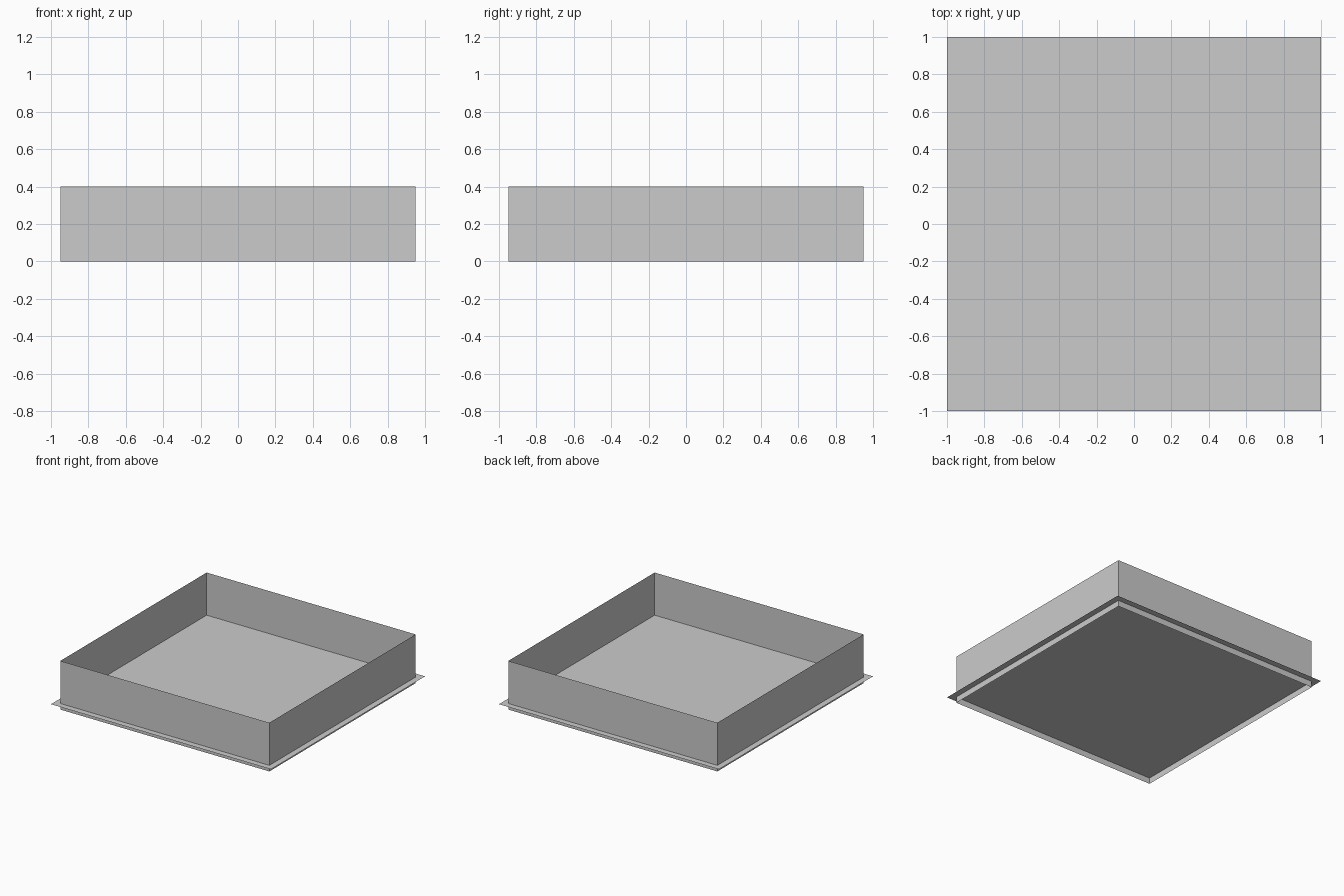
import bpy
from math import pi, sin, cos

if "Cube" in bpy.data.objects:
    bpy.data.objects.remove(bpy.data.objects["Cube"])

HALF = 0.95      # distance of each wall from the centre
HEIGHT = 0.40    # wall height
FLOOR_Z = 0.05   # floor sheet height


def sheet(name, verts):
    """Make a single flat four-sided sheet."""
    mesh = bpy.data.meshes.new(name)
    mesh.from_pydata(verts, [], [(0, 1, 2, 3)])
    obj = bpy.data.objects.new(name, mesh)
    bpy.context.collection.objects.link(obj)
    return obj


# Floor sheet, projecting slightly past the walls
sheet("floor", [(-1, -1, FLOOR_Z), (1, -1, FLOOR_Z), (1, 1, FLOOR_Z), (-1, 1, FLOOR_Z)])

# Four thin upright walls, turned around the centre
for i, name in enumerate(("front_wall", "right_wall", "back_wall", "left_wall")):
    c, s = round(cos(i * pi / 2)), round(sin(i * pi / 2))
    outline = [(-HALF, 0), (HALF, 0), (HALF, HEIGHT), (-HALF, HEIGHT)]
    sheet(name, [(c * x + s * HALF, s * x - c * HALF, z) for x, z in outline])
